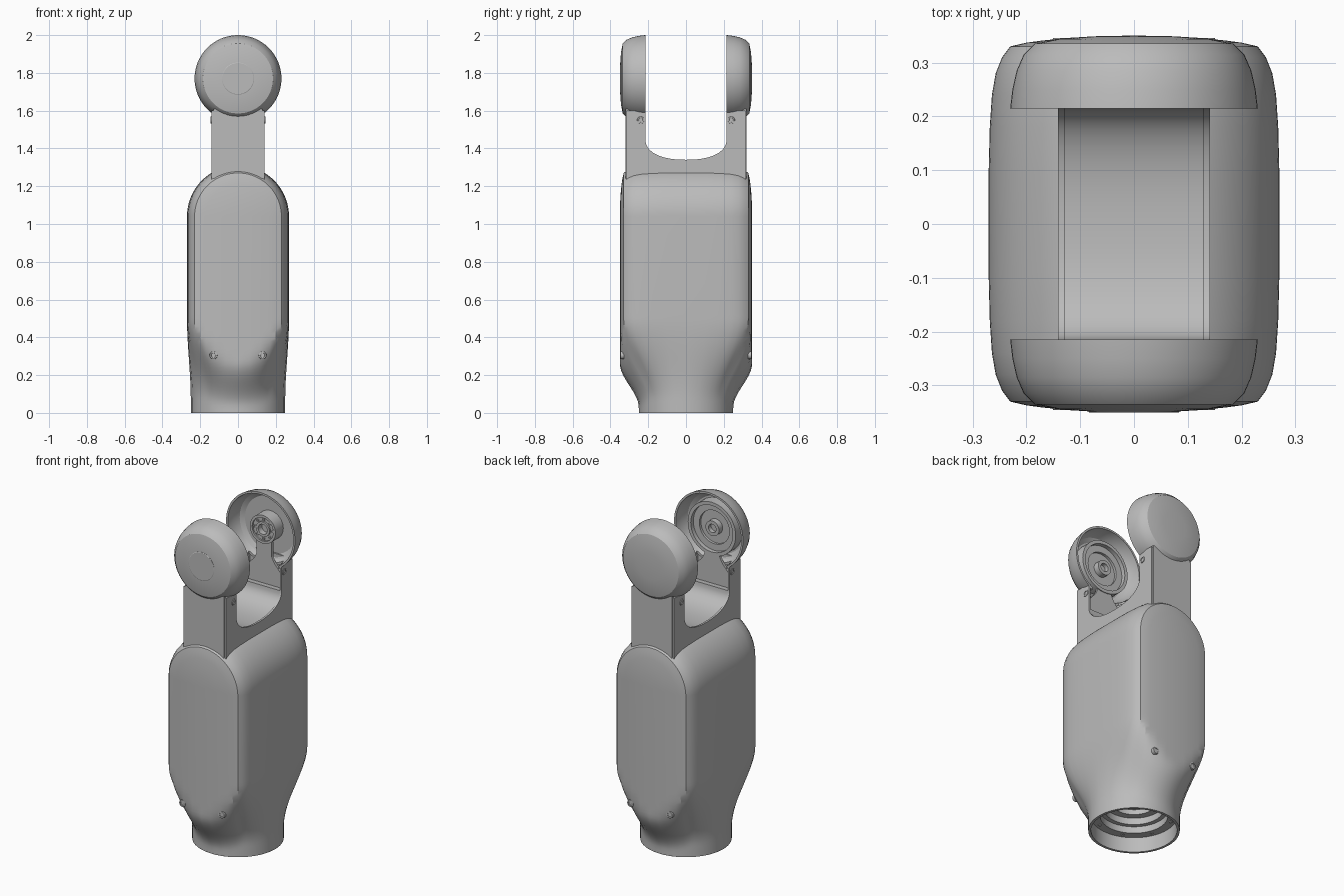
import bpy, bmesh
from math import pi, sin, cos, atan2, radians
from mathutils import Matrix, Vector

if "Cube" in bpy.data.objects:
    bpy.data.objects.remove(bpy.data.objects["Cube"])

grey = bpy.data.materials.new("satin grey")
grey.use_nodes = True
grey.diffuse_color = (0.5, 0.5, 0.5, 1)
grey.node_tree.nodes["Principled BSDF"].inputs["Base Color"].default_value = (0.5, 0.5, 0.5, 1)

HEAD_Z = 1.77
ARCH_Z = 1.04


def finish(name, bm, closed=True):
    bmesh.ops.remove_doubles(bm, verts=bm.verts, dist=1e-5)
    bmesh.ops.recalc_face_normals(bm, faces=bm.faces)
    mesh = bpy.data.meshes.new(name)
    bm.to_mesh(mesh)
    bm.free()
    mesh.materials.append(grey)
    ob = bpy.data.objects.new(name, mesh)
    bpy.context.collection.objects.link(ob)
    return ob


def smooth(ob):
    bpy.ops.object.select_all(action='DESELECT')
    ob.select_set(True)
    bpy.context.view_layer.objects.active = ob
    bpy.ops.object.shade_smooth_by_angle(angle=radians(25))


def skin(bm, rows, wrap):
    """Join successive rows of points with quads."""
    grid = [[bm.verts.new(p) for p in row] for row in rows]
    for a, b in zip(grid, grid[1:]):
        n = len(a)
        for i in range(n if wrap else n - 1):
            j = (i + 1) % n
            bm.faces.new((a[i], a[j], b[j], b[i]))


def lathe(name, profile, matrix=Matrix(), segs=64):
    bm = bmesh.new()
    rows = [[matrix @ Vector((r * cos(2 * pi * k / segs), r * sin(2 * pi * k / segs), h))
             for k in range(segs)] for r, h in profile]
    skin(bm, rows, True)
    ob = finish(name, bm)
    smooth(ob)
    return ob


def prism(name, outline, place, lo, hi):
    """Extrude a flat outline; place(u, v, w) turns it into a 3D point."""
    bm = bmesh.new()
    rows = [[place(u, v, w) for u, v in outline] for w in (lo, hi)]
    skin(bm, rows, True)
    bmesh.ops.remove_doubles(bm, verts=bm.verts, dist=1e-5)
    bm.verts.ensure_lookup_table()
    n = len(outline)
    bm.faces.new(bm.verts[:n])
    bm.faces.new(bm.verts[n:])
    ob = finish(name, bm)
    smooth(ob)
    return ob


def facing(x, y, z, axis):
    """Matrix that puts local z along the given axis."""
    return Matrix.Translation((x, y, z)) @ Vector(axis).to_track_quat('Z', 'Y').to_matrix().to_4x4()


def screw(name, x, y, z, axis, size=0.021):
    lathe(name, [(0, 0), (size * 0.55, 0), (size * 0.6, 0.004), (size * 0.95, 0.004),
                 (size, 0.002), (size, -0.015)], facing(x, y, z, axis), 20)


def step(z, lo, hi):
    t = max(0, min(1, (z - lo) / (hi - lo)))
    return t * t * (3 - 2 * t)


# Main housing: round collar lofted into a rounded block with an arched top
corner = [(0, .35), (.06, .3495), (.12, .346), (.17, .341), (.2, .337), (.23, .33),
          (.245, .31), (.257, .28), (.264, .24), (.268, .18), (.27, .1), (.27, 0)]
half = [(x, -y) for x, y in corner] + [(x, y) for x, y in reversed(corner[:-1])]
ring = half + [(-x, y) for x, y in reversed(half[1:-1])]


def section(z):
    row = []
    for x, y in ring:
        k = min(1, (x / .23) ** 2)
        f = step(z, .03 + .04 * k, .26 + .24 * k)
        a = atan2(y / .35, x / .27)
        row.append((.25 * cos(a) * (1 - f) + x * f, .25 * sin(a) * (1 - f) + y * f, z))
    return row


bm = bmesh.new()
skin(bm, [section(.02 * i) for i in range(27)] + [section(ARCH_Z)], True)
skin(bm, [[(x * cos(pi * k / 48), y, ARCH_Z + x * sin(pi * k / 48)) for x, y in half]
          for k in range(49)], False)
smooth(finish("housing", bm))

# Socket inside the bottom collar, with its ring of bolts
lathe("base_socket", [(.25, 0), (.235, 0), (.235, .09), (.185, .09), (.185, .13),
                      (.16, .13), (.16, .17), (.12, .17), (.12, .2), (0, .2)])
for k in range(8):
    a = 2 * pi * k / 8 + pi / 8
    screw("socket_bolt", .21 * cos(a), .21 * sin(a), .09, (0, 0, -1), .01)

# Fork: two side walls with a U-shaped opening
def saddle(drop):
    pts = []
    for k in range(25):
        c, s = cos(pi * k / 24), sin(pi * k / 24)
        pts.append((.215 * (1 if c > 0 else -1) * abs(c) ** .87, 1.45 - .11 * abs(s) ** .87 - drop))
    return pts


def along_x(u, v, w):
    return (w, u, v)


wall = [(-.316, 1.1), (.316, 1.1), (.316, 1.6), (.215, 1.6)] + saddle(0) + [(-.215, 1.6), (-.316, 1.6)]
for name, lo, hi in (("left_fork_wall", .129, .141), ("right_fork_wall", -.141, -.129)):
    prism(name, wall, along_x, lo, hi)
prism("saddle_floor", [(-.25, 1.1), (.25, 1.1), (.25, 1.44)] + saddle(.007) + [(-.25, 1.44)],
      along_x, -.13, .13)

# Heads: open dishes with a notch where the fork channel runs in
dish = [(0, .35), (.08, .3485), (.14, .344), (.185, .335), (.205, .315), (.218, .285),
        (.226, .25), (.23, .215), (.218, .215), (.212, .26), (.195, .295), (.17, .31), (0, .31)]
hubs = {
    "front": [(0, .275), (.025, .275), (.025, .25), (.045, .25), (.045, .285), (.1, .285),
              (.1, .27), (.14, .27), (.14, .245), (.16, .245), (.16, .315)],
    "back": [(0, .27), (.03, .27), (.03, .235), (.045, .235), (.045, .245), (.07, .245),
             (.07, .235), (.085, .235), (.085, .315)],
}

for side, s in (("front", -1), ("back", 1)):
    axis = (0, s, 0)
    at_head = facing(0, 0, HEAD_Z, axis)

    def along_y(u, v, w):
        return (u, s * w, v)

    head = lathe(side + "_head", dish, at_head)
    cutter = prism(side + "_notch_cutter", [(-.115, 1.5), (.115, 1.5), (.115, 1.61), (-.115, 1.61)],
                   along_y, .2, .27)
    cutter.hide_render = True
    mod = head.modifiers.new("notch", 'BOOLEAN')
    mod.object = cutter
    mod.operation = 'DIFFERENCE'
    mod.solver = 'EXACT'
    bpy.context.view_layer.objects.active = head
    bpy.ops.object.modifier_apply(modifier=mod.name)
    bpy.data.objects.remove(cutter)
    smooth(head)

    lathe(side + "_hub", hubs[side], at_head, 48)
    prism(side + "_arm_plate", [(-.13, 1.1), (.13, 1.1), (.13, 1.61), (-.13, 1.61)],
          along_y, .3, .32)

    # Inner cover with a neck reaching up to the hub
    neck = 1.62 if side == "front" else 1.7
    right = [(.128, 1.2), (.128, 1.5), (.1, 1.54), (.065, 1.58), (.05, 1.61), (.05, neck)]
    prism(side + "_inner_cover", right + [(-x, z) for x, z in reversed(right)], along_y, .25, .265)

    # Screws on the panel and on the fork walls
    for x in (-.13, .13):
        screw(side + "_panel_screw", x, s * .342, .305, axis)
    for m in (-1, 1):
        screw(side + "_fork_screw", m * .1405, s * .24, 1.55, (m, 0, 0), .019)

# Round cap on the front pivot
lathe("pivot_cap", [(0, .3505), (.082, .3505), (.085, .349), (.085, .34)],
      facing(0, 0, HEAD_Z, (0, -1, 0)))

# Bolts around the back hub
for k in range(8):
    a = 2 * pi * k / 8
    screw("hub_bolt", .0575 * cos(a), .245, HEAD_Z + .0575 * sin(a), (0, -1, 0), .009)
